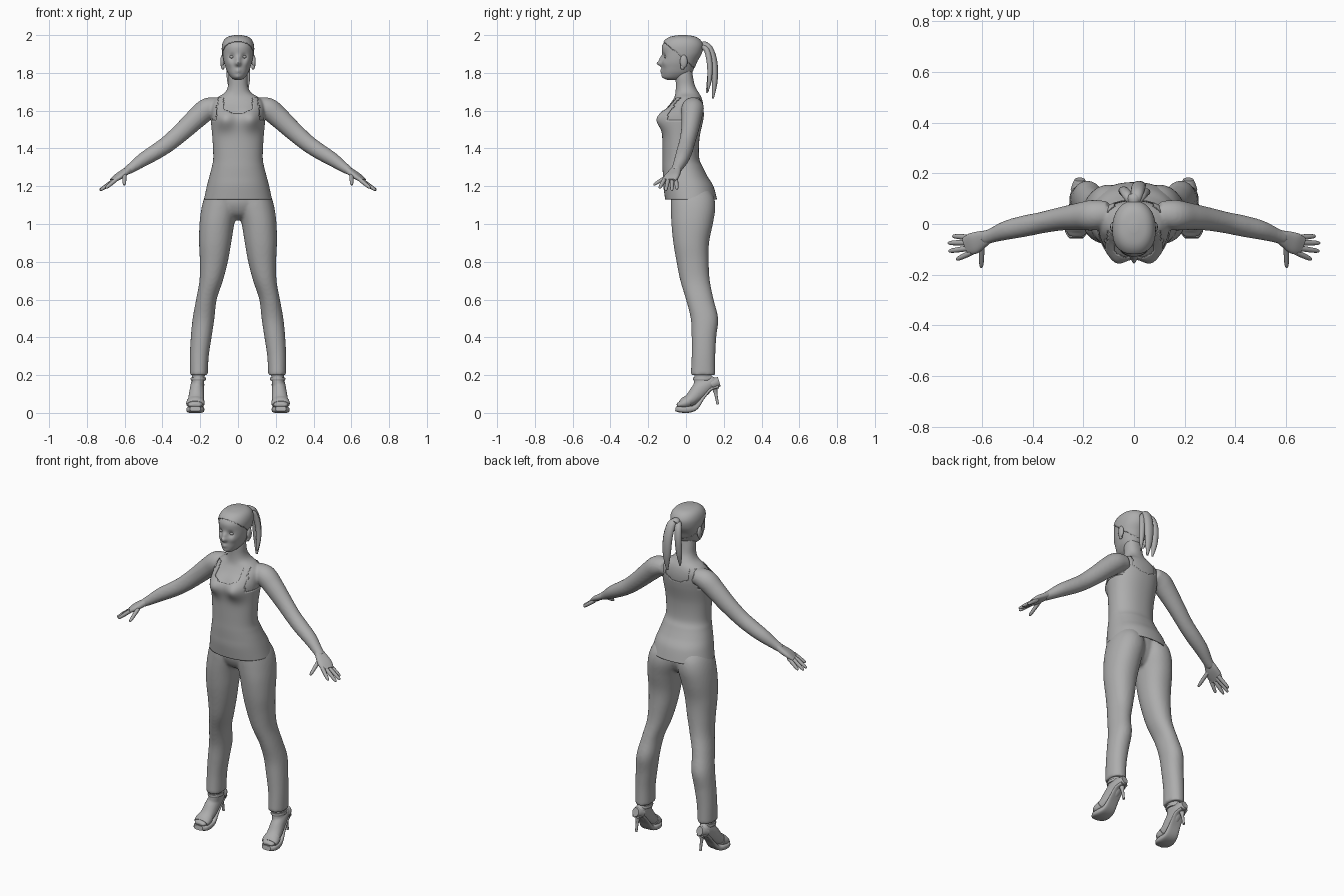
import bpy, bmesh, math
from mathutils import Vector

grey = bpy.data.materials.new("plain grey")
grey.diffuse_color = (0.42, 0.42, 0.42, 1)
X, Y, Z = Vector((1, 0, 0)), Vector((0, 1, 0)), Vector((0, 0, 1))


def spline(rows, per):
    # smooth interpolation of every column
    out = []
    for i in range(len(rows) - 1):
        p = [rows[max(0, min(len(rows) - 1, i + k))] for k in (-1, 0, 1, 2)]
        for j in range(per):
            t = j / per
            out.append([0.5 * (2 * b + (c - a) * t + (2 * a - 5 * b + 4 * c - d) * t * t
                               + (3 * b - a - 3 * c + d) * t ** 3) for a, b, c, d in zip(*p)])
    return out + [list(rows[-1])]


def slab(x0, x1, y0, y1, z):
    # one level ring given by its extents
    return ((x0 + x1) / 2, (y0 + y1) / 2, z, (x1 - x0) / 2, (y1 - y0) / 2)


def tube(bm, rows, segs=24, per=5, ref=None, power=2.0, bumps=(), caps=True):
    # rows: x, y, z, half width, half depth; rings stay level when ref is None
    pts = spline(rows, per)
    rings = []
    for i, (x, y, z, ru, rv) in enumerate(pts):
        u, v = X, Y
        if ref is not None:
            t = Vector(pts[min(i + 1, len(pts) - 1)][:3]) - Vector(pts[max(i - 1, 0)][:3])
            u = t.cross(ref).normalized()
            v = u.cross(t).normalized()
        ring = []
        for k in range(segs):
            a = math.tau * k / segs
            c, s = math.cos(a), math.sin(a)
            co = (Vector((x, y, z)) + u * math.copysign(abs(c) ** (2 / power), c) * max(ru, .001)
                  + v * math.copysign(abs(s) ** (2 / power), s) * max(rv, .001))
            move = Vector()
            for centre, r, push in bumps:
                move += Vector(push) * math.exp(-((co - Vector(centre)).length / r) ** 2)
            ring.append(bm.verts.new(co + move))
        rings.append(ring)
    for a, b in zip(rings, rings[1:]):
        for k in range(segs):
            bm.faces.new((a[k], a[(k + 1) % segs], b[(k + 1) % segs], b[k]))
    if caps:
        bm.faces.new(rings[0])
        bm.faces.new(rings[-1])


def flip(rows, s):
    return [(r[0] * s,) + tuple(r[1:]) for r in rows]


def both(bm, rows, **kw):
    for s in (1, -1):
        tube(bm, flip(rows, s), **kw)


def ball(bm, centre, size):
    made = bmesh.ops.create_uvsphere(bm, u_segments=16, v_segments=10, radius=1)["verts"]
    for v in made:
        v.co = Vector(centre) + Vector(a * b for a, b in zip(v.co, size))


def finish(name, bm, voxel=0, smooth=4, thick=0):
    bmesh.ops.recalc_face_normals(bm, faces=bm.faces[:])
    me = bpy.data.meshes.new(name)
    bm.to_mesh(me)
    bm.free()
    me.materials.append(grey)
    ob = bpy.data.objects.new(name, me)
    bpy.context.collection.objects.link(ob)
    bpy.ops.object.select_all(action='DESELECT')
    ob.select_set(True)
    bpy.context.view_layer.objects.active = ob
    bpy.ops.object.shade_smooth_by_angle(angle=math.radians(50))
    if voxel:
        m = ob.modifiers.new("fuse", 'REMESH')
        m.mode, m.voxel_size, m.use_smooth_shade = 'VOXEL', voxel, True
        m = ob.modifiers.new("soften", 'SMOOTH')
        m.factor, m.iterations = 0.5, smooth
    if thick:
        m = ob.modifiers.new("cloth", 'SOLIDIFY')
        m.thickness, m.offset = thick, -1


# body: torso, neck and arms fused
bust = [((s * .07, -.115, 1.555), .055, (0, -.04, 0)) for s in (1, -1)]
torso = [slab(-w, w, f, b, z) for z, f, b, w in (
    (1.16, -.07, .13, .155), (1.25, -.105, .10, .14), (1.35, -.115, .06, .122), (1.45, -.118, .063, .128),
    (1.55, -.12, .085, .138), (1.60, -.105, .092, .14), (1.64, -.08, .09, .135), (1.67, -.062, .082, .11),
    (1.695, -.056, .068, .07), (1.73, -.054, .048, .053), (1.78, -.055, .037, .05), (1.83, -.05, .03, .046))]
arm = [(.10, .04, 1.625, .05, .045), (.16, .035, 1.61, .06, .058), (.215, .03, 1.565, .054, .056),
       (.29, .02, 1.495, .046, .05), (.365, .005, 1.43, .042, .045), (.43, -.008, 1.385, .042, .042),
       (.50, -.024, 1.342, .038, .037), (.56, -.045, 1.30, .029, .027), (.595, -.058, 1.277, .027, .021)]
bm = bmesh.new()
tube(bm, torso, segs=64, bumps=bust, power=2.2)
both(bm, arm, ref=Z)
finish("body", bm, .007)

# hands: flat palm, four fingers, thumb
bm = bmesh.new()
both(bm, [(.575, -.05, 1.292, .026, .018), (.605, -.063, 1.27, .036, .018), (.635, -.077, 1.25, .042, .016),
          (.662, -.088, 1.23, .036, .011)], ref=Z, power=2.5)
for base, tip in (((.645, -.053, 1.238), (.715, -.048, 1.185)), ((.65, -.073, 1.236), (.733, -.075, 1.178)),
                  ((.648, -.095, 1.236), (.73, -.107, 1.178)), ((.64, -.112, 1.24), (.70, -.14, 1.19)),
                  ((.60, -.075, 1.268), (.602, -.172, 1.207))):
    a, b = Vector(base), Vector(tip)
    both(bm, [(*a.lerp(b, t), r, r) for t, r in ((0, .011), (.5, .0105), (.9, .008), (1, .003))],
         ref=Z, segs=10, per=3)
finish("hands", bm)

# tank top: loose shell cut to a scooped neck with straps
shirt = [slab(-w, w, f, b, z) for z, f, b, w in (
    (1.13, -.11, .165, .18), (1.2, -.12, .145, .165), (1.25, -.122, .115, .152), (1.3, -.124, .09, .139),
    (1.35, -.124, .07, .131), (1.45, -.125, .071, .135), (1.55, -.125, .091, .144), (1.60, -.11, .097, .146),
    (1.64, -.085, .095, .141), (1.67, -.067, .087, .116))]
bm = bmesh.new()
tube(bm, shirt, segs=96, per=8, bumps=bust, power=2.2, caps=False)
gone = []
for f in bm.faces:
    c = f.calc_center_median()
    ax = abs(c.x)
    scoop = 1.585 + max(0, ax - .03) * .5
    if (ax > .115 and c.z > 1.55) or (c.z > scoop and not .078 < ax < .105):
        gone.append(f)
bmesh.ops.delete(bm, geom=gone, context='FACES')
finish("tank_top", bm, thick=.004)

# trousers: pelvis and legs fused
leg = [slab(*r) for r in (
    (.16, .255, .025, .155, .20), (.155, .255, .03, .155, .30), (.14, .25, .03, .16, .40),
    (.125, .24, .025, .17, .50), (.113, .222, 0, .146, .60), (.08, .204, -.03, .126, .70),
    (.054, .202, -.05, .12, .80), (.036, .206, -.067, .122, .90), (.02, .204, -.077, .142, 1.0),
    (.002, .194, -.08, .155, 1.08), (.002, .178, -.08, .148, 1.14), (.01, .155, -.08, .12, 1.19))]
bm = bmesh.new()
both(bm, leg, segs=40, power=2.15)
tube(bm, [slab(-w, w, f, b, z) for z, f, b, w in (
    (1.02, 0, .07, .07), (1.05, -.05, .10, .13), (1.10, -.076, .12, .165), (1.15, -.08, .12, .165),
    (1.2, -.08, .11, .15))], segs=48)
finish("trousers", bm, .008)

# head with sculpted face
skull = [slab(-w, w, f, b, z) for z, f, b, w in (
    (1.763, -.10, -.04, .018), (1.775, -.12, -.005, .036), (1.80, -.126, .03, .054), (1.83, -.127, .045, .066),
    (1.86, -.128, .058, .075), (1.90, -.127, .08, .081), (1.94, -.127, .087, .081), (1.97, -.108, .073, .07),
    (1.988, -.078, .045, .048), (1.996, -.03, .0, .012))]
face = [((0, -.13, 1.85), .014, (0, -.028, 0)), ((0, -.13, 1.875), .014, (0, -.012, 0)),
        ((0, -.13, 1.81), .014, (0, -.009, 0)), ((0, -.125, 1.78), .016, (0, -.006, 0))]
face += [((s * .033, -.12, 1.885), .016, (0, .012, 0)) for s in (1, -1)]
face += [((s * .045, -.11, 1.85), .02, (0, -.005, 0)) for s in (1, -1)]
bm = bmesh.new()
tube(bm, skull, segs=96, per=7, bumps=face, power=2.15)
finish("head", bm)

bm = bmesh.new()
for s in (1, -1):
    ball(bm, (s * .032, -.105, 1.885), (.013, .012, .009))
finish("eyes", bm)
bm = bmesh.new()
for s in (1, -1):
    ball(bm, (s * .083, -.012, 1.86), (.011, .02, .035))
    ball(bm, (s * .08, -.018, 1.832), (.009, .012, .015))
finish("ears", bm)

# hair pulled back over the skull
bm = bmesh.new()
tube(bm, [(x, y, z + .004, u + .004, v + .004) for x, y, z, u, v in skull], segs=96, per=7, power=2.15)
gone = [f for f in bm.faces for c in [f.calc_center_median()] if c.z - 1.95 + .85 * (c.y + .10) < 0]
bmesh.ops.delete(bm, geom=gone, context='FACES')
finish("hair_cap", bm, thick=.004)

# ponytail strands and band
bm = bmesh.new()
for rows in (
        [(.005, .08, 1.945, .015, .014), (.012, .12, 1.935, .025, .018), (.018, .147, 1.86, .028, .019),
         (.022, .152, 1.76, .024, .016), (.025, .143, 1.665, .006, .005)],
        [(-.01, .08, 1.94, .012, .012), (-.028, .115, 1.925, .02, .016), (-.04, .132, 1.86, .02, .016),
         (-.042, .125, 1.77, .017, .014), (-.038, .11, 1.695, .005, .005)],
        [(.01, .08, 1.94, .012, .012), (.03, .11, 1.92, .018, .015), (.045, .125, 1.85, .017, .015),
         (.05, .125, 1.77, .014, .012), (.048, .115, 1.70, .004, .004)]):
    tube(bm, rows, segs=14, ref=Y + Z * .6, per=6)
finish("ponytail", bm)
bm = bmesh.new()
tube(bm, [(0, .085, 1.945, .022, .02), (0, .10, 1.943, .026, .023), (0, .112, 1.938, .022, .02)], ref=Z)
finish("hair_band", bm)

# feet and ankles
bm = bmesh.new()
foot = [(.214, .165, .165, .02, .016), (.214, .13, .16, .033, .035), (.217, .08, .125, .038, .046),
        (.222, .03, .075, .042, .036), (.226, -.02, .048, .043, .022), (.227, -.048, .038, .03, .01)]
both(bm, foot, ref=Z)
both(bm, [(.208, .09, .26, .038, .045), (.21, .088, .18, .033, .045), (.218, .075, .11, .033, .04)])
finish("feet", bm, .006, 2)

# high heeled sandals: sole, stiletto, straps
bm = bmesh.new()
both(bm, [(.227, -.055, .022, .028, .013), (.227, -.03, .018, .045, .016), (.225, .01, .018, .047, .018),
          (.222, .05, .03, .04, .014), (.218, .09, .08, .034, .008), (.215, .13, .125, .031, .008),
          (.214, .172, .14, .022, .01)], ref=Z, power=3.5)
finish("shoe_soles", bm)
bm = bmesh.new()
both(bm, [(.214, .15, .14, .018, .018), (.214, .158, .10, .009, .009), (.214, .168, .045, .007, .007)],
     ref=Y, segs=12)
finish("stiletto_heels", bm)
bm = bmesh.new()
both(bm, [(.21, .09, .172, .039, .051), (.21, .09, .18, .041, .053), (.21, .09, .188, .039, .051)], per=3)
both(bm, [(.224, .015, .062, .046, .034), (.226, -.012, .05, .049, .03), (.227, -.03, .044, .044, .02)], ref=Z)
both(bm, [(.214, .176, .165, .02, .025), (.214, .16, .16, .028, .028), (.214, .135, .15, .036, .03)], ref=Z)
finish("shoe_straps", bm)
